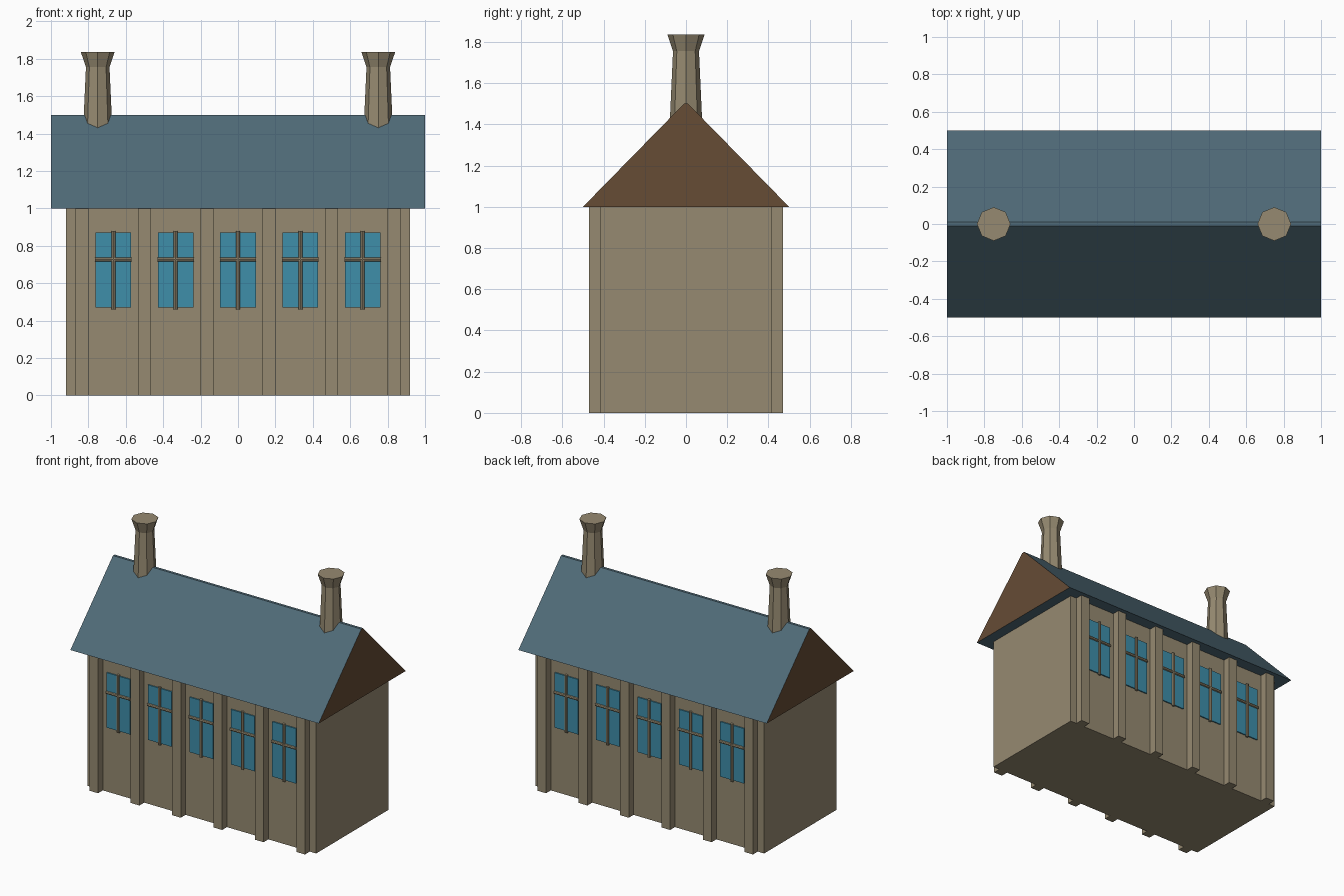
import bpy
from math import pi

cube = bpy.data.objects.get("Cube")
if cube:
    bpy.data.objects.remove(cube, do_unlink=True)


def material(name, rgb):
    """Flat material from an sRGB triple, stored as linear."""
    linear = [((c / 255 + 0.055) / 1.055) ** 2.4 for c in rgb] + [1]
    mat = bpy.data.materials.new(name)
    mat.use_nodes = True
    mat.diffuse_color = linear
    mat.node_tree.nodes["Principled BSDF"].inputs["Base Color"].default_value = linear
    return mat


STONE = material("tan stone", (150, 138, 113))
SLATE = material("blue slate", (80, 107, 120))
WOOD = material("brown gable", (102, 76, 53))
GLASS = material("blue glass", (62, 142, 170))


def mesh_object(name, verts, faces, *mats):
    mesh = bpy.data.meshes.new(name)
    mesh.from_pydata(verts, [], faces)
    for mat in mats:
        mesh.materials.append(mat)
    obj = bpy.data.objects.new(name, mesh)
    bpy.context.collection.objects.link(obj)
    return obj


def prism(name, profile, x, *mats):
    """Extrude a counterclockwise (y, z) profile from -x to x."""
    n = len(profile)
    verts = [(sx, y, z) for sx in (-x, x) for y, z in profile]
    sides = [(i, (i + 1) % n, n + (i + 1) % n, n + i) for i in range(n)]
    sides = [tuple(reversed(f)) for f in sides]
    ends = [tuple(reversed(range(n))), tuple(range(n, 2 * n))]
    return mesh_object(name, verts, sides + ends, *mats)


def box(name, size, location, mat):
    bpy.ops.mesh.primitive_cube_add(size=1, location=location)
    obj = bpy.context.object
    obj.name = name
    obj.scale = size
    obj.data.materials.append(mat)


def rod(name, length, location, rotation, mat):
    bpy.ops.mesh.primitive_cylinder_add(vertices=8, radius=0.011, depth=length,
                                        location=location, rotation=rotation)
    obj = bpy.context.object
    obj.name = name
    obj.data.materials.append(mat)


def chimney(name, x):
    """Eight-sided tapering shaft with a flared top."""
    rings = [(0.08, 1.38), (0.063, 1.755), (0.09, 1.835)]
    bpy.ops.mesh.primitive_circle_add(vertices=8, radius=1)
    circle = bpy.context.object
    points = [v.co.copy() for v in circle.data.vertices]
    bpy.data.objects.remove(circle, do_unlink=True)
    # Sorted order of the ring follows the primitive's own counterclockwise loop
    area = sum(a.x * b.y - b.x * a.y for a, b in zip(points, points[1:] + points[:1]))
    if area < 0:
        points.reverse()
    n = len(points)
    verts = [(x + p.x * r, p.y * r, z) for r, z in rings for p in points]
    faces = [(k * n + i, k * n + (i + 1) % n, (k + 1) * n + (i + 1) % n, (k + 1) * n + i)
             for k in range(len(rings) - 1) for i in range(n)]
    faces += [tuple(reversed(range(n))), tuple(range(2 * n, 3 * n))]
    mesh_object(name, verts, faces, STONE)


# Main body
WALL = 0.415
box("walls", (1.84, 2 * WALL, 1.005), (0, 0, 0.5025), STONE)

# Roof with a narrow flat ridge and brown gable ends
roof = prism("roof", [(-0.5, 1), (0.5, 1), (0.01, 1.5), (-0.01, 1.5)], 1, SLATE, WOOD)
for face in roof.data.polygons:
    face.material_index = int(abs(face.normal.x) > 0.9)

for side, label in ((-1, "front"), (1, "back")):
    # Pilasters between the windows
    for i in range(6):
        x = (i - 2.5) / 3
        box(f"{label}_pilaster_{i + 1}", (0.07, 0.075, 1.005),
            (x, side * 0.4325, 0.5025), STONE)
    # Windows with crossed glazing bars
    for i in range(5):
        x = (i - 2) / 3
        y = side * (WALL + 0.004)
        box(f"{label}_window_{i + 1}", (0.19, 0.009, 0.4), (x, y, 0.67), GLASS)
        y = side * (WALL + 0.009)
        rod(f"{label}_upright_bar_{i + 1}", 0.42, (x, y, 0.67), (0, 0, 0), STONE)
        rod(f"{label}_cross_bar_{i + 1}", 0.194, (x, y, 0.727), (0, pi / 2, 0), STONE)

# Chimneys at both ends of the ridge
chimney("left_chimney", 0.75)
chimney("right_chimney", -0.75)
